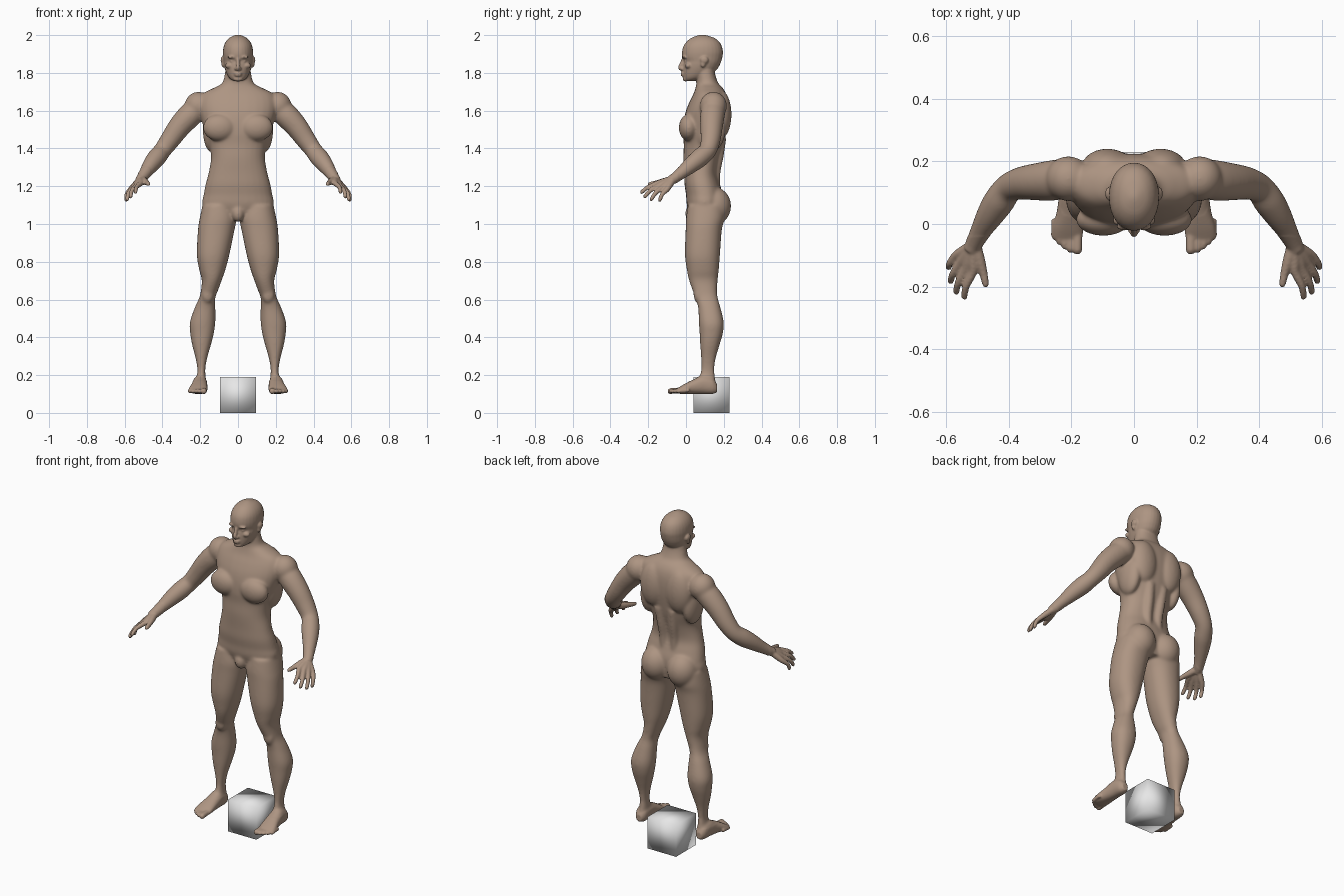
import bpy, bmesh, math
from mathutils import Vector, Matrix

bm = bmesh.new()
N = 28


def resample(rows, steps=5):
    """Catmull-Rom interpolation of tuples of numbers."""
    out = []
    for i in range(len(rows) - 1):
        p0, p1, p2, p3 = rows[max(i - 1, 0)], rows[i], rows[i + 1], rows[min(i + 2, len(rows) - 1)]
        for s in range(steps):
            t = s / steps
            out.append([0.5 * (2 * b + (c - a) * t + (2 * a - 5 * b + 4 * c - d) * t * t
                               + (3 * b - a - 3 * c + d) * t ** 3)
                        for a, b, c, d in zip(p0, p1, p2, p3)])
    return out + [list(rows[-1])]


def skin(rings, mirror):
    """Bridge rings of points into a closed shell, on one or both sides."""
    for sx in ((1, -1) if mirror else (1,)):
        vs = [[bm.verts.new((p[0] * sx, p[1], p[2])) for p in r] for r in rings]
        for a, b in zip(vs, vs[1:]):
            for i in range(N):
                j = (i + 1) % N
                bm.faces.new((a[i], a[j], b[j], b[i]))
        bm.faces.new(vs[0][::-1])
        bm.faces.new(vs[-1])


def loft(rows, mirror=False, along_y=False, power=2.2):
    """Rows are (position, x min, x max, other min, other max)."""
    rings = []
    for k, x0, x1, d0, d1 in resample(rows):
        ring = []
        for i in range(N):
            a = 2 * math.pi * i / N
            c, s = math.cos(a), math.sin(a)
            u = math.copysign(abs(c) ** (2 / power), c)
            v = math.copysign(abs(s) ** (2 / power), s)
            x = (x0 + x1) / 2 + u * (x1 - x0) / 2
            d = (d0 + d1) / 2 + v * (d1 - d0) / 2
            ring.append((x, k, d) if along_y else (x, d, k))
        rings.append(ring)
    skin(rings, mirror)


def tube(rows, mirror=True):
    """Rows are (x, y, z, radius)."""
    pts = resample(rows)
    rings = []
    for i, p in enumerate(pts):
        t = Vector(pts[min(i + 1, len(pts) - 1)][:3]) - Vector(pts[max(i - 1, 0)][:3])
        t.normalize()
        u = t.cross(Vector((0.31, 0.2, 0.93)) if abs(t.z) < 0.9 else Vector((1, 0, 0))).normalized()
        v = t.cross(u)
        rings.append([Vector(p[:3]) + p[3] * (u * math.cos(2 * math.pi * j / N) + v * math.sin(2 * math.pi * j / N))
                      for j in range(N)])
    skin(rings, mirror)


def blob(c, r, mirror=True):
    for sx in ((1, -1) if mirror else (1,)):
        m = Matrix.Translation((c[0] * sx, c[1], c[2])) @ Matrix.Diagonal((r[0], r[1], r[2], 1))
        bmesh.ops.create_uvsphere(bm, u_segments=28, v_segments=18, radius=1, matrix=m)


# torso and neck
torso = [(1.03, .13, .03, .185), (1.10, .188, .005, .195), (1.155, .182, 0, .195), (1.21, .172, -.008, .18),
         (1.27, .156, -.01, .166), (1.35, .143, -.014, .18), (1.42, .153, -.012, .2), (1.48, .172, -.016, .212),
         (1.545, .192, -.012, .222), (1.60, .205, 0, .225), (1.65, .205, .02, .222), (1.69, .185, .04, .212),
         (1.72, .13, .05, .195), (1.745, .085, .055, .172), (1.79, .07, .055, .155), (1.84, .065, .05, .15)]
loft([(z, -w, w, f, b) for z, w, f, b in torso])
blob((.098, .015, 1.51), (.088, .053, .072))     # chest
blob((.085, .183, 1.58), (.082, .058, .13))      # shoulder blades
blob((.14, .13, 1.50), (.046, .08, .12))         # side back muscles
blob((.21, .145, 1.625), (.073, .072, .075))     # shoulders
tube([(.035, .155, 1.20, .025), (.037, .158, 1.28, .026), (.04, .172, 1.36, .028), (.045, .185, 1.46, .03)])
blob((.086, .15, 1.095), (.088, .089, .1))       # buttocks
blob((0, .03, 1.055), (.034, .035, .045), False)

# legs
loft([(1.10, .02, .188, .01, .205), (1.03, .008, .203, 0, .205), (.97, .018, .212, -.002, .19),
      (.84, .045, .218, -.006, .18), (.76, .066, .206, .004, .174), (.705, .085, .192, .015, .168),
      (.65, .105, .196, .034, .165), (.61, .12, .205, .05, .168), (.56, .12, .228, .064, .182),
      (.48, .12, .255, .068, .2), (.42, .128, .253, .072, .195), (.36, .143, .243, .075, .178),
      (.29, .163, .225, .08, .158), (.23, .173, .215, .08, .15), (.18, .171, .219, .07, .155),
      (.12, .177, .217, .075, .157)], mirror=True)
blob((.16, .066, .625), (.033, .026, .045))      # kneecaps

# feet and toes
loft([(.165, .182, .218, .11, .15), (.14, .167, .233, .1, .185), (.09, .163, .24, .1, .2),
      (.04, .162, .247, .1, .178), (-.01, .161, .26, .1, .152), (-.04, .164, .26, .102, .134),
      (-.053, .17, .252, .105, .126)], mirror=True, along_y=True)
for x, y, r in ((.181, -.09, .0155), (.204, -.085, .0115), (.222, -.074, .011), (.239, -.06, .0105), (.255, -.043, .01)):
    tube([(x, y + .06, .119, r), (x, y + .02, .117, r), (x, y + .005, .114, r), (x, y - .006, .112, r * .55)])

# arms
tube([(.2, .15, 1.625, .062), (.255, .14, 1.575, .065), (.31, .135, 1.515, .06), (.36, .13, 1.445, .053),
      (.4, .115, 1.39, .047), (.43, .075, 1.352, .05), (.458, .032, 1.317, .045), (.49, -.022, 1.272, .034),
      (.51, -.06, 1.243, .028), (.522, -.085, 1.23, .024)])

# hands: each finger runs from wrist over knuckle to tip
for k, tip in (((.515, -.152, 1.215), (.545, -.24, 1.166)), ((.538, -.144, 1.203), (.571, -.223, 1.142)),
               ((.556, -.126, 1.192), (.589, -.188, 1.126)), ((.57, -.102, 1.182), (.594, -.142, 1.122))):
    w = Vector((.512, -.065, 1.24)).lerp(Vector(k), .15)
    k, tip = Vector(k), Vector(tip)
    mid = k.lerp(tip, .5) + Vector((.007, -.004, .005))
    tube([(*w, .018), (*w.lerp(k, .6), .017), (*k, .0145), (*mid, .0115), (*k.lerp(tip, .93), .01), (*tip, .006)])
tube([(.508, -.07, 1.236, .02), (.494, -.115, 1.226, .018), (.482, -.155, 1.218, .0135),
      (.475, -.19, 1.212, .011), (.474, -.202, 1.209, .006)])

# head
head = [(1.757, .024, -.004, .04), (1.77, .043, -.012, .09), (1.79, .057, -.015, .13), (1.82, .069, -.016, .165),
        (1.845, .075, -.014, .18), (1.862, .077, -.011, .187), (1.885, .079, -.02, .193), (1.91, .08, -.021, .196),
        (1.94, .076, -.014, .19), (1.965, .065, .003, .176), (1.985, .046, .028, .15), (1.997, .023, .058, .115),
        (2.002, .006, .08, .092)]
loft([(z, -w, w, f, b) for z, w, f, b in head], power=2.1)
tube([(0, -.014, 1.875, .009), (0, -.022, 1.852, .01), (0, -.031, 1.828, .0115), (0, -.022, 1.817, .009)], False)
blob((.012, -.02, 1.822), (.0085, .011, .008))       # nostrils
blob((0, -.016, 1.798), (.022, .014, .005), False)   # lips
blob((0, -.014, 1.787), (.02, .014, .006), False)
blob((0, -.004, 1.768), (.024, .013, .014), False)   # chin
blob((.031, -.007, 1.883), (.026, .014, .008))       # brows
blob((.03, .004, 1.861), (.014, .012, .008))         # eyes
blob((.044, .012, 1.838), (.024, .018, .016))        # cheeks
blob((.081, .097, 1.868), (.011, .021, .02))         # ears
blob((.079, .09, 1.848), (.009, .013, .02))


def material(name, rgb):
    m = bpy.data.materials.new(name)
    m.diffuse_color = (*rgb, 1)
    return m


def add(name, mesh, mat):
    ob = bpy.data.objects.new(name, mesh)
    bpy.context.scene.collection.objects.link(ob)
    mesh.materials.clear()
    mesh.materials.append(mat)
    return ob


# fuse all parts into one smooth body
bmesh.ops.recalc_face_normals(bm, faces=bm.faces[:])
raw = bpy.data.meshes.new("body_parts")
bm.to_mesh(raw)
bm.free()
skin_mat = material("skin", (.42, .30, .225))
body = add("body", raw, skin_mat)
mod = body.modifiers.new("fuse", 'REMESH')
mod.mode = 'VOXEL'
mod.voxel_size = .005
fused = bpy.data.meshes.new_from_object(body.evaluated_get(bpy.context.evaluated_depsgraph_get()))
body.modifiers.clear()

# light smoothing everywhere, strong smoothing on trunk and limbs only
bm = bmesh.new()
bm.from_mesh(fused)
big = [v for v in bm.verts if .17 < v.co.z < 1.755 and not (abs(v.co.x) > .45 and v.co.y < -.04)]
for verts, times in ((bm.verts[:], 2), (big, 16)):
    for _ in range(times):
        bmesh.ops.smooth_vert(bm, verts=verts, factor=.5, use_axis_x=True, use_axis_y=True, use_axis_z=True)
bm.to_mesh(fused)
bm.free()
fused.materials.clear()
fused.materials.append(skin_mat)
fused.shade_smooth()
body.data = fused
bpy.data.meshes.remove(raw)

# smooth-shaded block between the feet
bm = bmesh.new()
bmesh.ops.create_cube(bm, size=.19, matrix=Matrix.Translation((0, .135, .095)))
cube = bpy.data.meshes.new("block")
bm.to_mesh(cube)
bm.free()
cube.shade_smooth()
add("block", cube, material("light grey", (.8, .8, .8)))
